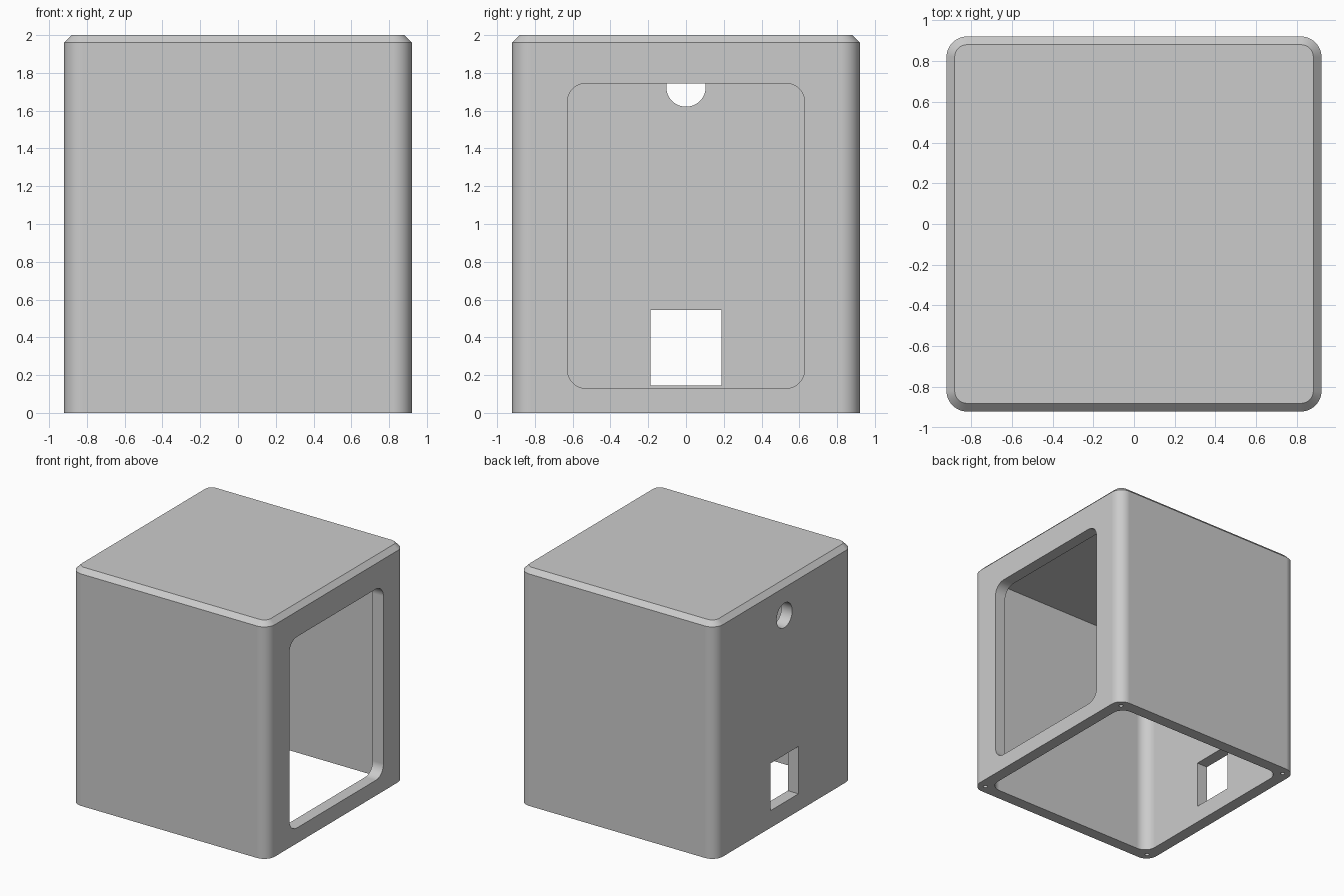
import bpy, bmesh
from math import pi, cos, sin, radians
from mathutils import Matrix

if "Cube" in bpy.data.objects:
    bpy.data.objects.remove(bpy.data.objects["Cube"], do_unlink=True)

HALF = 0.92      # half width of the housing
HEIGHT = 2.0
WALL = 0.1
CHAMFER = 0.04
ROUND = 0.1      # radius of all rounded corners

grey = bpy.data.materials.new("plain grey")
grey.use_nodes = True
grey.diffuse_color = (0.6, 0.6, 0.6, 1)
grey.node_tree.nodes["Principled BSDF"].inputs["Base Color"].default_value = (0.6, 0.6, 0.6, 1)


def outline(hx, hy, r, steps=12):
    """Rounded rectangle as a list of 2D points; a zero radius gives square corners."""
    if r == 0:
        return [(hx, hy), (-hx, hy), (-hx, -hy), (hx, -hy)]
    points = []
    for i, (sx, sy) in enumerate([(1, 1), (-1, 1), (-1, -1), (1, -1)]):
        for k in range(steps + 1):
            a = (i + k / steps) * pi / 2
            points.append((sx * (hx - r) + r * cos(a), sy * (hy - r) + r * sin(a)))
    return points


def loft(name, levels, matrix=Matrix()):
    """Closed solid through stacked (z, half x, half y, radius) outlines."""
    bm = bmesh.new()
    rings = [[bm.verts.new((x, y, z)) for x, y in outline(hx, hy, r)]
             for z, hx, hy, r in levels]
    for low, high in zip(rings, rings[1:]):
        for i in range(len(low)):
            j = (i + 1) % len(low)
            bm.faces.new((low[i], low[j], high[j], high[i]))
    bm.faces.new(rings[0][::-1])
    bm.faces.new(rings[-1])
    bm.transform(matrix)
    bmesh.ops.recalc_face_normals(bm, faces=bm.faces)
    return finish(name, bm)


def rod(name, radius, depth, matrix, segments):
    bm = bmesh.new()
    bmesh.ops.create_cone(bm, cap_ends=True, segments=segments, radius1=radius,
                          radius2=radius, depth=depth, matrix=matrix)
    return finish(name, bm)


def finish(name, bm):
    mesh = bpy.data.meshes.new(name)
    bm.to_mesh(mesh)
    bm.free()
    mesh.materials.append(grey)
    obj = bpy.data.objects.new(name, mesh)
    bpy.context.collection.objects.link(obj)
    return obj


def sideways(x, z):
    """Turn a solid so its length runs along x and its local x runs along z."""
    return Matrix.Translation((x, 0, z)) @ Matrix.Rotation(radians(90), 4, 'Y')


# Housing with rounded corners and a chamfered top edge
housing = loft("housing", [
    (0, HALF, HALF, ROUND),
    (HEIGHT - CHAMFER, HALF, HALF, ROUND),
    (HEIGHT, HALF - CHAMFER, HALF - CHAMFER, ROUND - CHAMFER)])

# Hollow interior, open at the bottom
inner = HALF - WALL
cutters = [loft("cavity_cutter", [(-0.1, inner, inner, ROUND),
                                  (HEIGHT - WALL, inner, inner, ROUND)])]

# Large rounded window in the left wall
bottom, top = 0.13, 1.745
half_z = (top - bottom) / 2
cutters.append(loft("window_cutter", [(-0.15, half_z, 0.628, ROUND), (0.15, half_z, 0.628, ROUND)],
                    sideways(HALF, (bottom + top) / 2)))

# Square port and round cable hole in the right wall
cutters.append(loft("port_cutter", [(-0.15, 0.2, 0.188, 0), (0.15, 0.2, 0.188, 0)],
                    sideways(-HALF, 0.345)))
cutters.append(rod("cable_hole_cutter", 0.104, 0.3, sideways(-HALF, 1.725), 48))

# Screw holes in the four bottom corners
for sx in (-1, 1):
    for sy in (-1, 1):
        place = Matrix.Translation((sx * (HALF - 0.075), sy * (HALF - 0.075), 0))
        cutters.append(rod("screw_hole_cutter", 0.017, 0.4, place, 16))

# Cut everything out, then discard the cutters
bpy.ops.object.select_all(action='DESELECT')
housing.select_set(True)
bpy.context.view_layer.objects.active = housing
for cutter in cutters:
    cutter.hide_render = True
    cut = housing.modifiers.new(cutter.name, 'BOOLEAN')
    cut.operation = 'DIFFERENCE'
    cut.solver = 'EXACT'
    cut.object = cutter
    bpy.ops.object.modifier_apply(modifier=cut.name)
    bpy.data.objects.remove(cutter, do_unlink=True)

# Smooth rounded corners while flat walls stay flat
bpy.ops.object.shade_smooth_by_angle(angle=radians(30))
weighted = housing.modifiers.new("flat_walls", 'WEIGHTED_NORMAL')
weighted.keep_sharp = True
